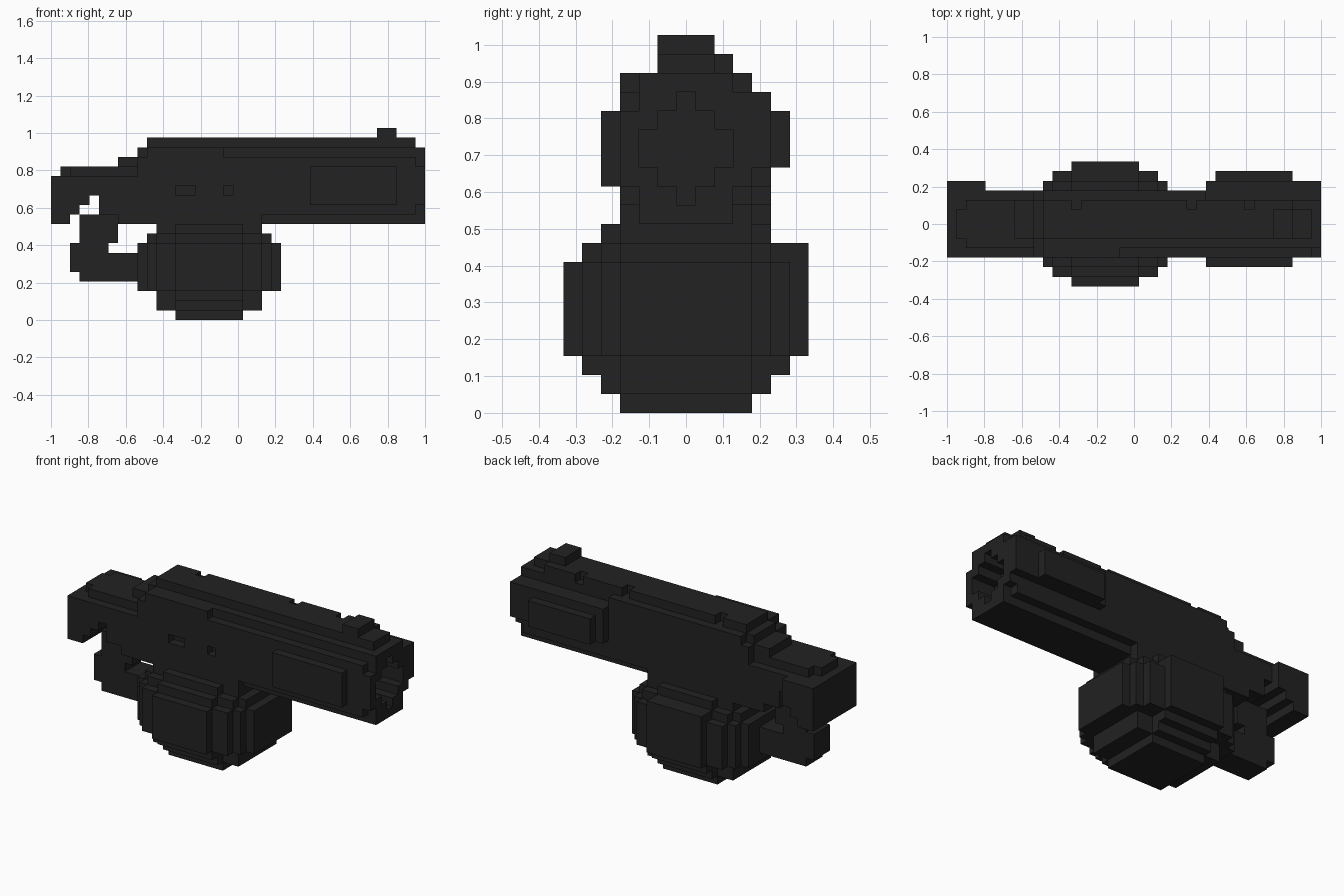
import bpy, bmesh
from mathutils import Vector

if "Cube" in bpy.data.objects:
    bpy.data.objects.remove(bpy.data.objects["Cube"], do_unlink=True)

U = 2 / 39                                  # size of one block
ORIGIN = Vector((-19.5, -6.5, 0))           # grid corner in blocks

mat = bpy.data.materials.new("matte_black")
mat.use_nodes = True
COLOR = (0.016, 0.016, 0.016, 1)
mat.diffuse_color = COLOR
bsdf = mat.node_tree.nodes["Principled BSDF"]
bsdf.inputs["Base Color"].default_value = COLOR
bsdf.inputs["Roughness"].default_value = 0.8


def cells(boxes):
    """All grid cells in boxes given as (x0, x1, y0, y1, z0, z1)."""
    return {(x, y, z) for x0, x1, y0, y1, z0, z1 in boxes
            for x in range(x0, x1) for y in range(y0, y1) for z in range(z0, z1)}


def block_part(name, add, cut=()):
    """Mesh of the outer faces of the added boxes less the cut boxes."""
    solid = cells(add) - cells(cut)
    bm = bmesh.new()
    for c in solid:
        for axis in range(3):
            for side in (0, 1):
                n = list(c)
                n[axis] += 2 * side - 1
                if tuple(n) in solid:
                    continue
                a, b = (axis + 1) % 3, (axis + 2) % 3
                ring = [(0, 0), (1, 0), (1, 1), (0, 1)]
                if not side:
                    ring.reverse()
                verts = []
                for da, db in ring:
                    p = Vector(c)
                    p[axis] += side
                    p[a] += da
                    p[b] += db
                    verts.append(bm.verts.new((p + ORIGIN) * U))
                bm.faces.new(verts)
    bmesh.ops.remove_doubles(bm, verts=bm.verts, dist=U * 0.01)
    mesh = bpy.data.meshes.new(name)
    bm.to_mesh(mesh)
    bm.free()
    mesh.materials.append(mat)
    obj = bpy.data.objects.new(name, mesh)
    bpy.context.collection.objects.link(obj)
    return obj


# Receiver: main body with a stepped top and two small side ports
block_part("receiver", [
    (5, 27, 3, 10, 11, 15), (7, 22, 3, 10, 10, 11), (22, 27, 4, 9, 10, 11),
    (5, 9, 4, 9, 15, 16), (7, 10, 5, 9, 16, 17), (9, 10, 5, 9, 17, 18),
    (9, 27, 3, 10, 15, 17), (10, 18, 3, 10, 17, 18), (18, 27, 4, 10, 17, 18),
], [(13, 15, 3, 4, 13, 14), (18, 19, 3, 4, 13, 14)])

# Rear block, hooked down behind the grip
block_part("rear_block", [
    (0, 5, 3, 10, 13, 15), (0, 4, 3, 11, 12, 15),
    (0, 3, 3, 11, 11, 12), (0, 2, 3, 11, 10, 11),
    (1, 5, 5, 8, 15, 16), (2, 5, 4, 9, 15, 16),
])

# Barrel shroud with side plates and a stepped bore in the muzzle
bore = [(36, 39, 6, 7, 11, 17), (36, 39, 5, 8, 12, 16), (36, 39, 4, 9, 13, 15)]
block_part("barrel_shroud", [
    (27, 39, 3, 10, 11, 17), (27, 39, 4, 9, 10, 11), (27, 39, 4, 9, 17, 18),
    (27, 36, 2, 3, 12, 16),
    (27, 39, 10, 11, 13, 17), (28, 36, 11, 12, 13, 16),
], bore + [(38, 39, 3, 4, 11, 12), (38, 39, 9, 10, 11, 12), (38, 39, 3, 4, 16, 17)])

# Top rail with notches, and the front sight on it
block_part("top_rail", [(10, 38, 5, 9, 18, 19)],
           [(x, x + 1, 8, 9, 18, 19) for x in (13, 25, 31)] + [(36, 38, 8, 9, 18, 19)])
block_part("front_sight", [(34, 36, 5, 8, 19, 20)])

# Drum magazine: stacked layers with stepped corners
block_part("drum_magazine", [
    (13, 20, 3, 10, 0, 1),
    (11, 22, 3, 10, 1, 3), (13, 20, 2, 11, 1, 2), (13, 20, 1, 12, 2, 3),
    (9, 24, 3, 10, 3, 8), (10, 23, 2, 11, 3, 8),
    (11, 22, 1, 12, 3, 8), (13, 20, 0, 13, 3, 8),
    (10, 23, 3, 10, 8, 9), (11, 22, 2, 11, 8, 9), (13, 20, 1, 13, 8, 9),
    (11, 22, 3, 10, 9, 10), (13, 20, 2, 11, 9, 10),
])

# Grip arm curving from the receiver down to the drum
block_part("grip_arm", [
    (3, 7, 5, 8, 8, 11), (2, 6, 5, 8, 7, 8),
    (2, 9, 5, 8, 5, 7), (3, 9, 5, 8, 4, 5),
])
